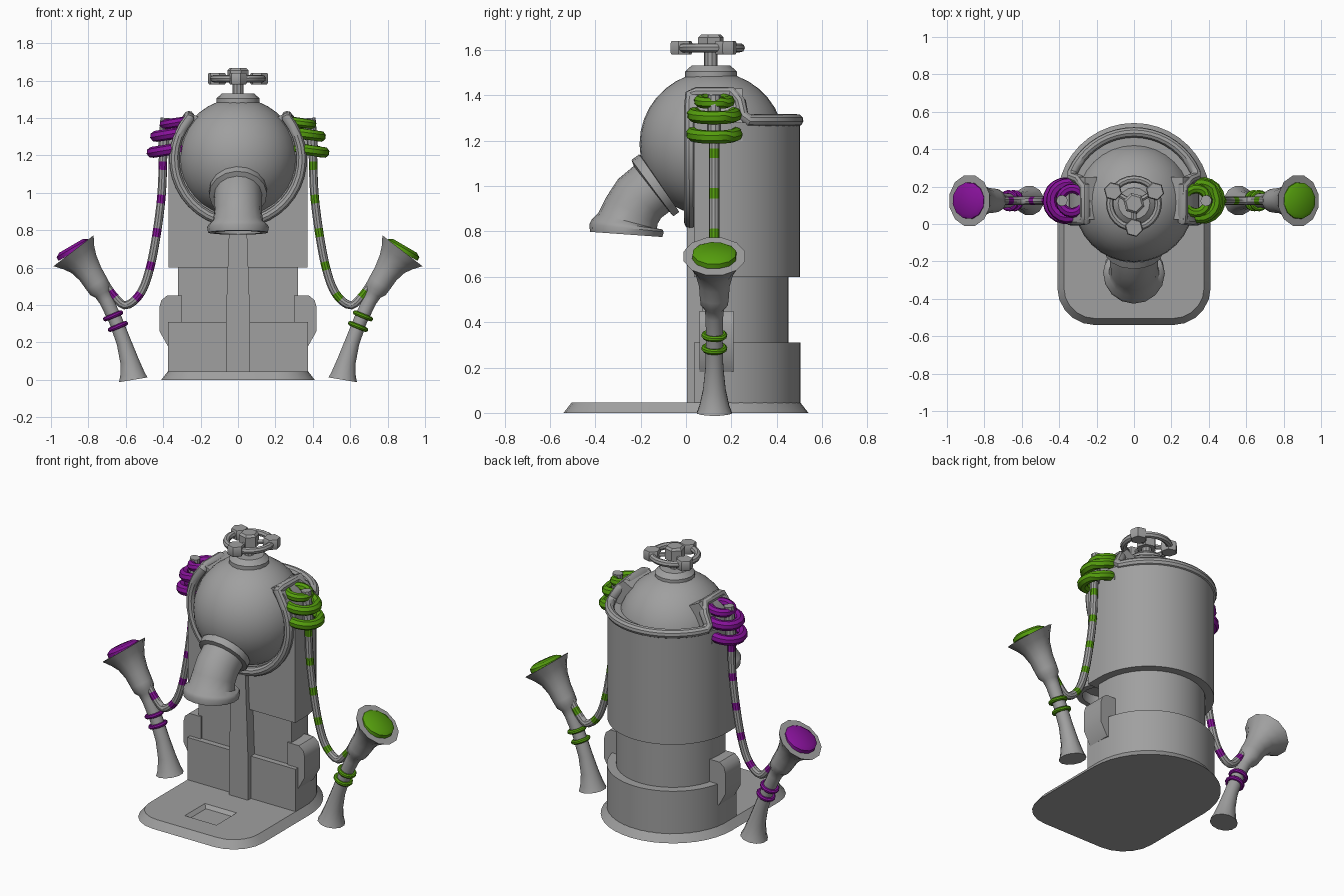
import bpy, bmesh, math
from mathutils import Vector

if "Cube" in bpy.data.objects:
    bpy.data.objects.remove(bpy.data.objects["Cube"])


def material(name, rgb):
    m = bpy.data.materials.new(name)
    m.use_nodes = True
    m.diffuse_color = (*rgb, 1)
    m.node_tree.nodes["Principled BSDF"].inputs["Base Color"].default_value = (*rgb, 1)
    return m


GREY = material("grey", (0.35, 0.35, 0.35))
GREEN = material("green", (0.09, 0.34, 0.004))
PURPLE = material("purple", (0.24, 0.006, 0.32))
parts = []
CY = 0.13  # centre line of the tank


def arc(a, b, n):
    return [math.radians(a + (b - a) * i / n) for i in range(n + 1)]


def loft(name, rings, mats=(GREY,), closed=False, stripe=None, hollow=0):
    """Skin a list of rings; stripe(i) picks the material of each band."""
    bm = bmesh.new()
    rows = [[bm.verts.new(p) for p in r] for r in rings]
    n = len(rows[0])
    for i in range(len(rows) if closed else len(rows) - 1):
        a, b = rows[i], rows[(i + 1) % len(rows)]
        for j in range(n):
            f = bm.faces.new((a[j], a[(j + 1) % n], b[(j + 1) % n], b[j]))
            f.material_index = stripe(i) if stripe else 0
    if not closed:
        bm.faces.new(rows[0])
        end = bm.faces.new(rows[-1])
    bmesh.ops.recalc_face_normals(bm, faces=bm.faces[:])
    if hollow:
        bmesh.ops.inset_individual(bm, faces=[end], thickness=0.035)
        bmesh.ops.inset_individual(bm, faces=[end], thickness=0.002, depth=-hollow)
    mesh = bpy.data.meshes.new(name)
    bm.to_mesh(mesh)
    bm.free()
    for m in mats:
        mesh.materials.append(m)
    ob = bpy.data.objects.new(name, mesh)
    bpy.context.collection.objects.link(ob)
    parts.append(ob)
    return ob


def sweep(name, pts, radii, sides=12, closed=False, **kw):
    """Round section carried along a path."""
    pts = [Vector(p) for p in pts]
    n = len(pts)
    if not isinstance(radii, (list, tuple)):
        radii = [radii] * n
    rings, u = [], None
    for i, p in enumerate(pts):
        prev = pts[i - 1] if closed or i else p
        nxt = pts[(i + 1) % n] if closed or i < n - 1 else p
        t = ((nxt - p).normalized() + (p - prev).normalized()).normalized()
        if u is None:
            u = t.orthogonal()
        u = (u - t * u.dot(t)).normalized()
        v = t.cross(u)
        rings.append([p + radii[i] * (math.cos(a) * u + math.sin(a) * v)
                      for a in arc(0, 360, sides)[:-1]])
    return loft(name, rings, closed=closed, **kw)


def torus(name, centre, normal, major, minor, seg=16, mats=(GREY,)):
    n = Vector(normal).normalized()
    u = n.orthogonal().normalized()
    v = n.cross(u)
    c = Vector(centre)
    pts = [c + major * (math.cos(a) * u + math.sin(a) * v) for a in arc(0, 360, seg)[:-1]]
    return sweep(name, pts, minor, 8, True, mats=mats)


def turned(name, profile, sides, x=0, y=CY - 0.02):
    """Upright turned part from (radius, height) pairs."""
    return sweep(name, [(x, y, z) for _, z in profile], [r for r, _ in profile], sides)


def prism(name, outline, axis, lo, hi):
    def at(p, d):
        return (p[0], p[1], d) if axis == "z" else (p[0], d, p[1])
    return loft(name, [[at(p, d) for p in outline] for d in (lo, hi)])


def smooth_path(pts, step):
    """Evenly spaced points on a Catmull-Rom curve."""
    p = [Vector(q) for q in pts]
    p = [2 * p[0] - p[1]] + p + [2 * p[-1] - p[-2]]
    dense = []
    for a, b, c, d in zip(p, p[1:], p[2:], p[3:]):
        for k in range(40):
            t = k / 40
            dense.append(0.5 * (2 * b + (c - a) * t + (2 * a - 5 * b + 4 * c - d) * t * t
                                + (3 * b - a - 3 * c + d) * t ** 3))
    out, run = [dense[0]], 0
    for a, b in zip(dense, dense[1:]):
        run += (b - a).length
        if run >= step:
            out.append(b)
            run -= step
    return out


# Base plate: round back, rounded front corners, sloped rim
def base_outline(inset, z):
    pts = [((0.41 - inset) * math.cos(a), CY + (0.41 - inset) * math.sin(a), z)
           for a in arc(0, 180, 20)]
    for x, a0 in ((-0.21, 180), (0.21, 270)):
        pts += [(x + (0.2 - inset) * math.cos(a), -0.34 + (0.2 - inset) * math.sin(a), z)
                for a in arc(a0, a0 + 90, 5)]
    return pts


base = loft("base_plate", [base_outline(0, 0), base_outline(0.035, 0.045)])


# Shallow drain tray sunk into the plate
def rect(w, d, z):
    return [(sx * w, -0.27 + sy * d, z) for sx, sy in ((-1, -1), (1, -1), (1, 1), (-1, 1))]


cutter = loft("tray_cutter", [rect(0.09, 0.08, 0.025), rect(0.125, 0.115, 0.06)])
cutter.hide_render = True
cut = base.modifiers.new("tray", "BOOLEAN")
cut.operation, cut.object, cut.solver = "DIFFERENCE", cutter, "EXACT"
bpy.context.view_layer.objects.active = base
bpy.ops.object.modifier_apply(modifier="tray")
parts.remove(cutter)
bpy.data.objects.remove(cutter)


# Tank: three stacked flat-fronted drums
def drum(name, r, front, lo, hi):
    prism(name, [(r * math.cos(a), CY + r * math.sin(a)) for a in arc(0, 180, 28)]
          + [(-r, front), (r, front)], "z", lo, hi)


drum("lower_drum", 0.375, 0.035, 0.04, 0.31)
drum("middle_drum", 0.322, 0.07, 0.3, 0.61)
drum("upper_drum", 0.372, 0.035, 0.6, 1.28)
prism("front_pillar", [(-0.065, 0.04), (0.065, 0.04), (0.065, 0.32), (0.045, 0.88),
                       (-0.045, 0.88), (-0.065, 0.32)], "y", 0.005, 0.12)

# Globe on top
bpy.ops.mesh.primitive_uv_sphere_add(segments=32, ring_count=18, radius=0.32,
                                     location=(0, 0.115, 1.185))
globe = bpy.context.object
globe.name = "globe"
globe.data.materials.append(GREY)
parts.append(globe)

# Trim tube: round the globe in front, over the shoulders, round the back
half = [(0.34 * math.cos(a), 0.02, 1.18 + 0.34 * math.sin(a)) for a in arc(-90, 40, 14)]
half += [(0.262, 0.05, 1.41), (0.262, 0.2, 1.41), (0.295, 0.238, 1.37), (0.33, 0.25, 1.31)]
half += [(0.36 * math.cos(a), CY + 0.36 * math.sin(a), 1.29) for a in arc(24, 90, 9)]
sweep("trim_tube", half + [(-x, y, z) for x, y, z in half[-2:0:-1]], 0.028, 10, True)

# Bent spout with collar and open lip
spout = [(-0.03, 1.06, 0.12), (-0.115, 1.015, 0.12), (-0.118, 1.013, 0.155),
         (-0.148, 0.991, 0.155), (-0.152, 0.988, 0.128), (-0.205, 0.945, 0.128),
         (-0.24, 0.89, 0.128), (-0.258, 0.845, 0.135), (-0.26, 0.83, 0.158),
         (-0.262, 0.815, 0.165), (-0.264, 0.787, 0.16)]
sweep("spout", [(0, y, z) for y, z, _ in spout], [r for *_, r in spout], 16, hollow=0.06)

# Valve wheel
turned("valve_collar", [(0.115, 1.46), (0.115, 1.505), (0.085, 1.532)], 16)
turned("valve_stem", [(0.03, 1.52), (0.03, 1.62)], 10)
turned("valve_nut", [(0.058, 1.59), (0.058, 1.655), (0.045, 1.668)], 6)
torus("valve_ring", (0, 0.11, 1.61), (0, 0, 1), 0.13, 0.02, 24)
for a in (30, 150, 270):
    x, y = 0.13 * math.cos(math.radians(a)), 0.11 + 0.13 * math.sin(math.radians(a))
    turned("valve_knob", [(0.045, 1.58), (0.05, 1.59), (0.05, 1.63), (0.045, 1.64)], 6, x, y)
    sweep("valve_spoke", [(0, 0.11, 1.61), (x, y, 1.61)], 0.014, 6)

# Both sides: shoulder, lug, coil, striped hose and horn
for side, label, colour in ((1, "left", GREEN), (-1, "right", PURPLE)):
    def at(x, z):
        return Vector((side * x, 0.125, z))

    prism(label + "_shoulder", [(side * x, z) for x, z in
          ((0.15, 1.2), (0.355, 1.2), (0.345, 1.3), (0.31, 1.38), (0.262, 1.43), (0.2, 1.4))],
          "y", 0.025, 0.25)
    prism(label + "_lug", [(side * x, z) for x, z in
          ((0.3, 0.18), (0.375, 0.18), (0.42, 0.26), (0.42, 0.39), (0.41, 0.425),
           (0.38, 0.45), (0.3, 0.45))], "y", 0.06, 0.21)

    for x, z, r, tube in ((0.33, 1.375, 0.065, 0.026), (0.35, 1.315, 0.092, 0.03),
                          (0.365, 1.23, 0.096, 0.03)):
        torus(label + "_coil", at(x, z), (side * 0.15, 0, 1), r, tube, 18, (colour,))

    hose = smooth_path([at(0.385, 1.4), at(0.4, 1.215)], 0.05)[:-1]
    sweep(label + "_hose_top", hose + [at(0.4, 1.215)], 0.03, 10)
    hose = smooth_path([at(*p) for p in ((0.4, 1.215), (0.408, 1.0), (0.432, 0.8), (0.47, 0.6),
                       (0.52, 0.465), (0.6, 0.398), (0.665, 0.45), (0.72, 0.53))], 0.0225)
    sweep(label + "_hose", hose, 0.023, 10, mats=(GREY, colour),
          stripe=lambda i: int(i % 8 in (2, 3)))

    horn = [(0.56, 0, 0.08), (0.565, 0.03, 0.068), (0.58, 0.1, 0.052), (0.61, 0.2, 0.041),
            (0.655, 0.32, 0.038), (0.705, 0.425, 0.04), (0.725, 0.46, 0.044),
            (0.737, 0.482, 0.062), (0.757, 0.515, 0.066), (0.79, 0.568, 0.07),
            (0.825, 0.62, 0.085), (0.852, 0.655, 0.108), (0.879, 0.69, 0.14)]
    sweep(label + "_horn", [at(x, z) for x, z, _ in horn], [r for *_, r in horn], 12)
    axis = Vector((side * 0.5, 0, 0.86))
    mouth = at(0.875, 0.685)
    sweep(label + "_horn_button", [mouth + axis * d for d in (0, 0.022, 0.036)],
          [0.1, 0.098, 0.075], 12, mats=(colour,))
    for x, z in ((0.642, 0.285), (0.668, 0.342)):
        torus(label + "_horn_band", at(x, z), (side * 0.38, 0, 0.92), 0.045, 0.013, 14, (colour,))

# Smooth shading with sharp corners kept
bpy.ops.object.select_all(action="DESELECT")
for ob in parts:
    ob.select_set(True)
bpy.context.view_layer.objects.active = base
bpy.ops.object.shade_smooth_by_angle(angle=math.radians(35))
